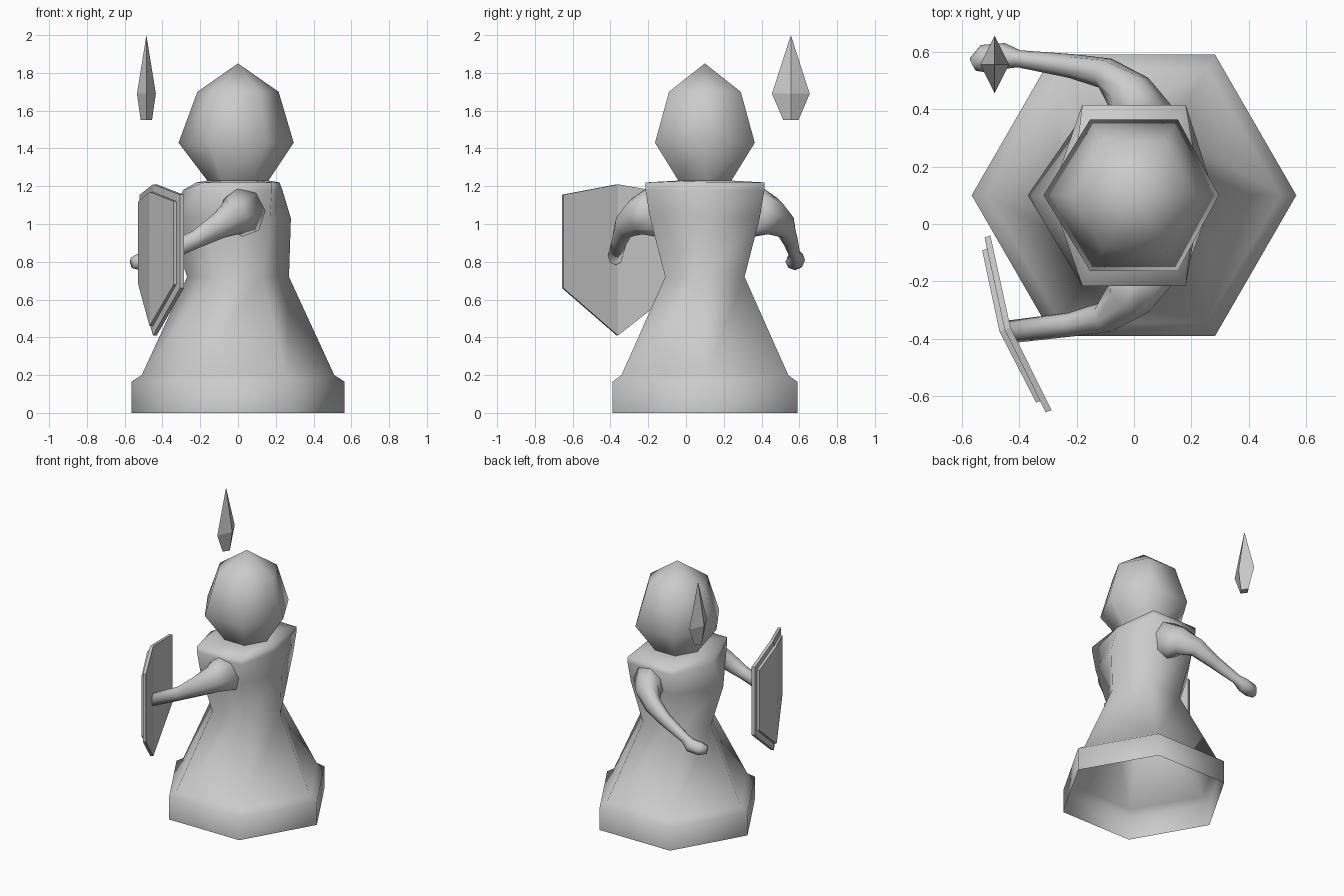
import bpy, bmesh, math
from mathutils import Vector

if "Cube" in bpy.data.objects:
    bpy.data.objects.remove(bpy.data.objects["Cube"])

CY = 0.1  # the figure's own axis in y
grey = bpy.data.materials.new("light_grey")
grey.diffuse_color = (0.6, 0.6, 0.6, 1)
grey.use_nodes = True
grey.node_tree.nodes["Principled BSDF"].inputs["Base Color"].default_value = grey.diffuse_color


def loft(name, rings, smooth=True, cap_start=False, cap_end=True):
    """Skin a list of equal-sized rings; a one-point ring becomes a tip."""
    bm = bmesh.new()
    loops = [[bm.verts.new(p) for p in ring] for ring in rings]
    for a, b in zip(loops, loops[1:]):
        n = len(a)
        for i in range(n):
            j = (i + 1) % n
            if len(b) == 1:
                bm.faces.new((a[i], a[j], b[0]))
            else:
                bm.faces.new((a[i], a[j], b[j], b[i]))
    if cap_start:
        bm.faces.new(loops[0][::-1])
    if cap_end and len(loops[-1]) > 1:
        bm.faces.new(loops[-1])
    if cap_start:
        bmesh.ops.recalc_face_normals(bm, faces=bm.faces)
    for f in bm.faces:
        f.smooth = smooth
    me = bpy.data.meshes.new(name)
    bm.to_mesh(me)
    bm.free()
    me.materials.append(grey)
    ob = bpy.data.objects.new(name, me)
    bpy.context.collection.objects.link(ob)
    return ob


def hexagon(z, back, front, cx, cy):
    """Six-sided ring: back and front points plus four corners."""
    return [(back, CY, z), (cx, CY + cy, z), (-cx, CY + cy, z),
            (-front, CY, z), (-cx, CY - cy, z), (cx, CY - cy, z)]


def regular(z, r, shift=0):
    return hexagon(z, r + shift, r - shift, r / 2, r * 0.866)


# robe and torso, open underneath
loft("robe", [
    regular(0, 0.565), regular(0.165, 0.565), regular(0.2, 0.51),
    hexagon(0.72, 0.27, 0.27, 0.13, 0.21),
    hexagon(1.03, 0.28, 0.37, 0.17, 0.29),
    hexagon(1.18, 0.235, 0.29, 0.18, 0.315),
    hexagon(1.22, 0.22, 0.22, 0.18, 0.315),
    regular(1.23, 0.16)])

# hooded head
loft("head", [regular(1.22, 0.155), regular(1.43, 0.305, -0.01),
              hexagon(1.7, 0.215, 0.215, 0.11, 0.19), [(0, CY, 1.85)]])

# arms: centre x, y from the axis, z, horizontal and vertical radius
ARM = [(0.03, 0.24, 1.07, 0.13, 0.15), (-0.02, 0.36, 1.04, 0.085, 0.10),
       (-0.10, 0.425, 0.99, 0.055, 0.07), (-0.22, 0.45, 0.92, 0.042, 0.048),
       (-0.40, 0.475, 0.84, 0.03, 0.035), (-0.45, 0.485, 0.81, 0.045, 0.05),
       (-0.52, 0.475, 0.80, 0.05, 0.045), (-0.56, 0.455, 0.795, 0.025, 0.03)]


def arm(name, side, path):
    pts = [Vector((x, CY + side * y, z)) for x, y, z, _, _ in path]
    rings = []
    for i, p in enumerate(pts):
        t = (pts[min(i + 1, len(pts) - 1)] - pts[max(i - 1, 0)]).normalized()
        across = t.cross(Vector((0, 0, 1))).normalized()
        up = across.cross(t)
        rh, rv = path[i][3:]
        rings.append([p + across * rh * math.cos(k * math.pi / 4)
                      + up * rv * math.sin(k * math.pi / 4) for k in range(8)])
    return loft(name, rings, cap_start=True)


arm("raised_arm", 1, ARM)
arm("shield_arm", -1, ARM[:4] + [(-0.43, 0.475, 0.825, 0.04, 0.045)])


# shield: a bent plate with a smaller plate in front
def plate(name, line, tops, bottoms, depth):
    top = [(x, y, z) for (x, y), z in zip(line, tops)]
    low = [(x, y, z) for (x, y), z in zip(line, bottoms)]
    off = Vector((-0.92, -0.35, 0)) * depth
    bm = bmesh.new()
    for i in range(2):
        bm.faces.new([bm.verts.new(p) for p in (top[i], top[i + 1], low[i + 1], low[i])])
    bmesh.ops.remove_doubles(bm, verts=bm.verts, dist=1e-4)
    ext = bmesh.ops.extrude_face_region(bm, geom=bm.faces[:], use_keep_orig=True)
    moved = [v for v in ext["geom"] if isinstance(v, bmesh.types.BMVert)]
    bmesh.ops.translate(bm, verts=moved, vec=off)
    bmesh.ops.recalc_face_normals(bm, faces=bm.faces)
    me = bpy.data.meshes.new(name)
    bm.to_mesh(me)
    bm.free()
    me.materials.append(grey)
    bpy.context.collection.objects.link(bpy.data.objects.new(name, me))


plate("shield_back", [(-0.50, -0.04), (-0.43, -0.36), (-0.287, -0.648)],
      (1.155, 1.21, 1.155), (0.66, 0.41, 0.66), 0.022)
plate("shield_front", [(-0.51, -0.085), (-0.45, -0.367), (-0.322, -0.615)],
      (1.12, 1.17, 1.12), (0.68, 0.46, 0.68), 0.02)

# floating four-sided blade
def diamond(z, rx, ry):
    return [(-0.485 + rx, 0.555, z), (-0.485, 0.555 + ry, z),
            (-0.485 - rx, 0.555, z), (-0.485, 0.555 - ry, z)]


loft("blade", [diamond(1.55, 0.03, 0.04), diamond(1.69, 0.05, 0.1),
               [(-0.485, 0.555, 2.0)]], smooth=False, cap_start=True)
